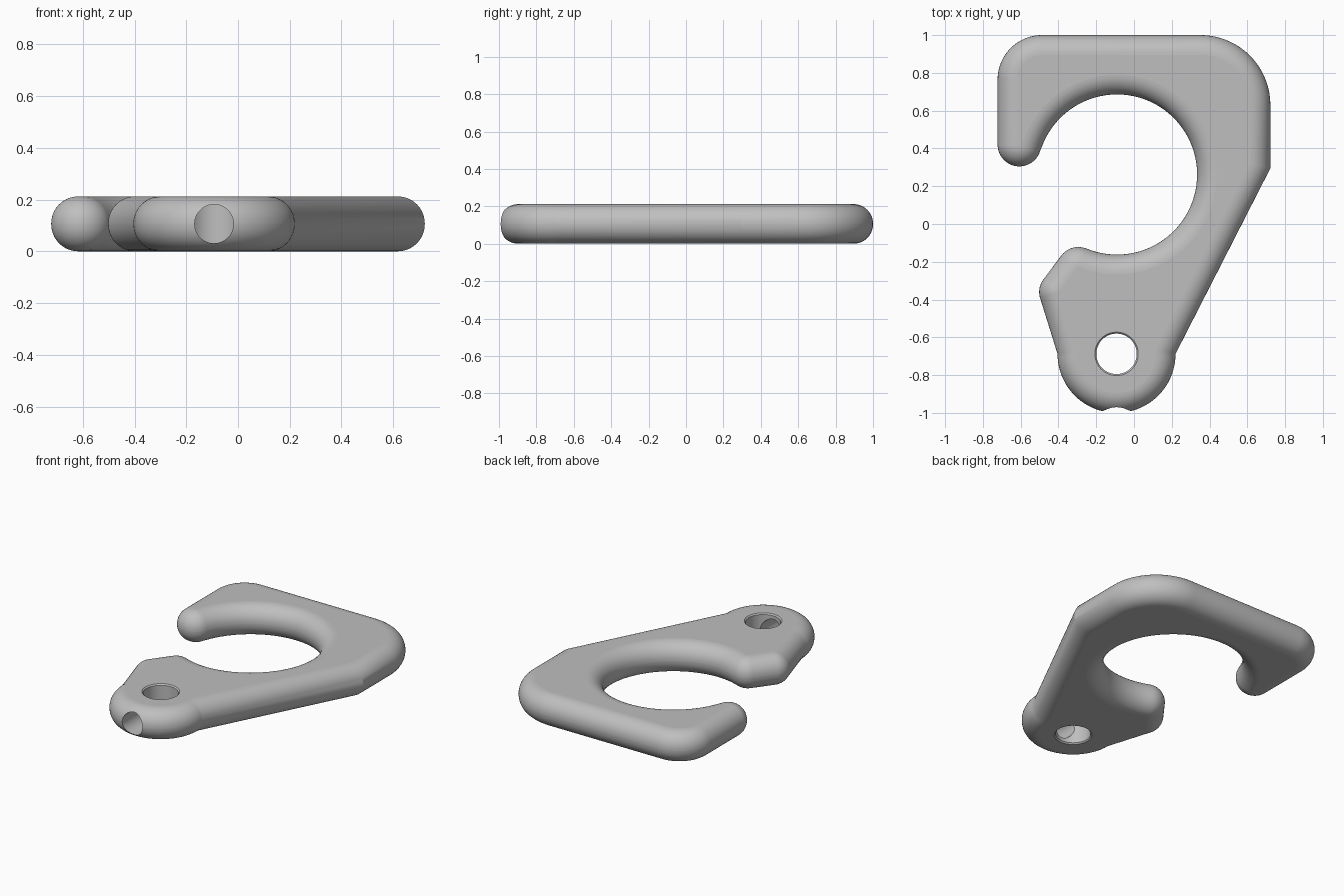
import bpy
import bmesh
from math import sin, cos, pi, radians, tau
from mathutils import Vector

cube = bpy.data.objects.get("Cube")
if cube:
    bpy.data.objects.remove(cube, do_unlink=True)

HEIGHT = 0.212
ROUND = 0.104          # edge rounding radius
EYE = Vector((-0.0925, -0.6875))

grey = bpy.data.materials.new("plain grey")
grey.use_nodes = True
colour = (0.52, 0.52, 0.52, 1)
grey.diffuse_color = colour
grey.node_tree.nodes["Principled BSDF"].inputs["Base Color"].default_value = colour


def arc(cx, cy, r, a, b):
    """Points along an arc, from angle a to b in degrees."""
    n = max(6, int(abs(b - a) / 4))
    return [Vector((cx + r * cos(radians(a + (b - a) * i / n)),
                    cy + r * sin(radians(a + (b - a) * i / n)))) for i in range(n + 1)]


def make_object(name, bm):
    bmesh.ops.recalc_face_normals(bm, faces=bm.faces)
    mesh = bpy.data.meshes.new(name)
    bm.to_mesh(mesh)
    bm.free()
    mesh.materials.append(grey)
    obj = bpy.data.objects.new(name, mesh)
    bpy.context.collection.objects.link(obj)
    return obj


def loft(name, rings):
    """Skin a stack of closed rings and cap both ends."""
    bm = bmesh.new()
    loops = [[bm.verts.new(p) for p in ring] for ring in rings]
    n = len(loops[0])
    for low, high in zip(loops, loops[1:]):
        for i in range(n):
            j = (i + 1) % n
            bm.faces.new((low[i], low[j], high[j], high[i]))
    bm.faces.new(loops[0][::-1])
    bm.faces.new(loops[-1])
    return make_object(name, bm)


def inset(points, d):
    """Move a counter-clockwise outline inward with mitred corners."""
    out = []
    for i, p in enumerate(points):
        e1 = (p - points[i - 1]).normalized()
        e2 = (points[(i + 1) % len(points)] - p).normalized()
        n1, n2 = Vector((-e1.y, e1.x)), Vector((-e2.y, e2.x))
        out.append(p + (n1 + n2) * d / (1 + n1.dot(n2)))
    return out


# Hook outline, counter-clockwise from the left of the eye end
path = (arc(EYE.x, EYE.y, 0.3125, 180, 360)         # eye end
        + [Vector((0.722, 0.295))]                  # shoulder corner
        + arc(0.352, 0.63, 0.37, 0, 90)             # back left corner
        + arc(-0.487, 0.765, 0.235, 90, 180)        # back right corner
        + arc(-0.607, 0.42, 0.115, 180, 343)        # hook tip
        + arc(-0.09, 0.262, 0.424, 163, -112.4)     # large opening
        + arc(-0.295, -0.235, 0.113, 67.6, 143)     # lower finger
        + arc(-0.392, -0.36, 0.11, 143, 198))       # finger heel
outline = []
for p in path:
    if not outline or (p - outline[-1]).length > 0.005:
        outline.append(p)

# Hook body with rounded edges
STEPS = 10
rings = []
for side in (-1, 1):
    for k in range(STEPS + 1):
        t = (k if side > 0 else STEPS - k) / STEPS * pi / 2
        z = HEIGHT / 2 + side * (HEIGHT / 2 - ROUND + ROUND * sin(t))
        rings.append([(p.x, p.y, z) for p in inset(outline, ROUND * (1 - cos(t)))])
hook = loft("hook_body", rings)


def circle(r, z):
    return [(EYE.x + r * cos(i * tau / 64), EYE.y + r * sin(i * tau / 64), z) for i in range(64)]


# Eye hole with a small chamfer at each rim
eye_cutter = loft("eye_hole_cutter", [circle(r, z) for r, z in (
    (0.125, -0.01), (0.107, 0.008), (0.107, HEIGHT - 0.008), (0.125, HEIGHT + 0.01))])

# Cross hole from the front into the eye
cross_cutter = loft("cross_hole_cutter", [
    [(EYE.x + 0.075 * cos(i * tau / 48), y, HEIGHT / 2 + 0.075 * sin(i * tau / 48))
     for i in range(48)] for y in (-1.1, EYE.y)])

for cutter in (eye_cutter, cross_cutter):
    cutter.hide_render = True
    mod = hook.modifiers.new("hole", 'BOOLEAN')
    mod.operation = 'DIFFERENCE'
    mod.solver = 'EXACT'
    mod.object = cutter

# Bake the holes, then drop the cutters
bpy.context.view_layer.update()
result = bpy.data.meshes.new_from_object(
    hook.evaluated_get(bpy.context.evaluated_depsgraph_get()))
hook.modifiers.clear()
hook.data = result
for cutter in (eye_cutter, cross_cutter):
    bpy.data.objects.remove(cutter, do_unlink=True)

# Smooth rounded sides, flat top and bottom
bpy.ops.object.select_all(action='DESELECT')
hook.select_set(True)
bpy.context.view_layer.objects.active = hook
bpy.ops.object.shade_smooth_by_angle(angle=radians(25))
for face in hook.data.polygons:
    face.use_smooth = abs(face.normal.z) < 0.9999
